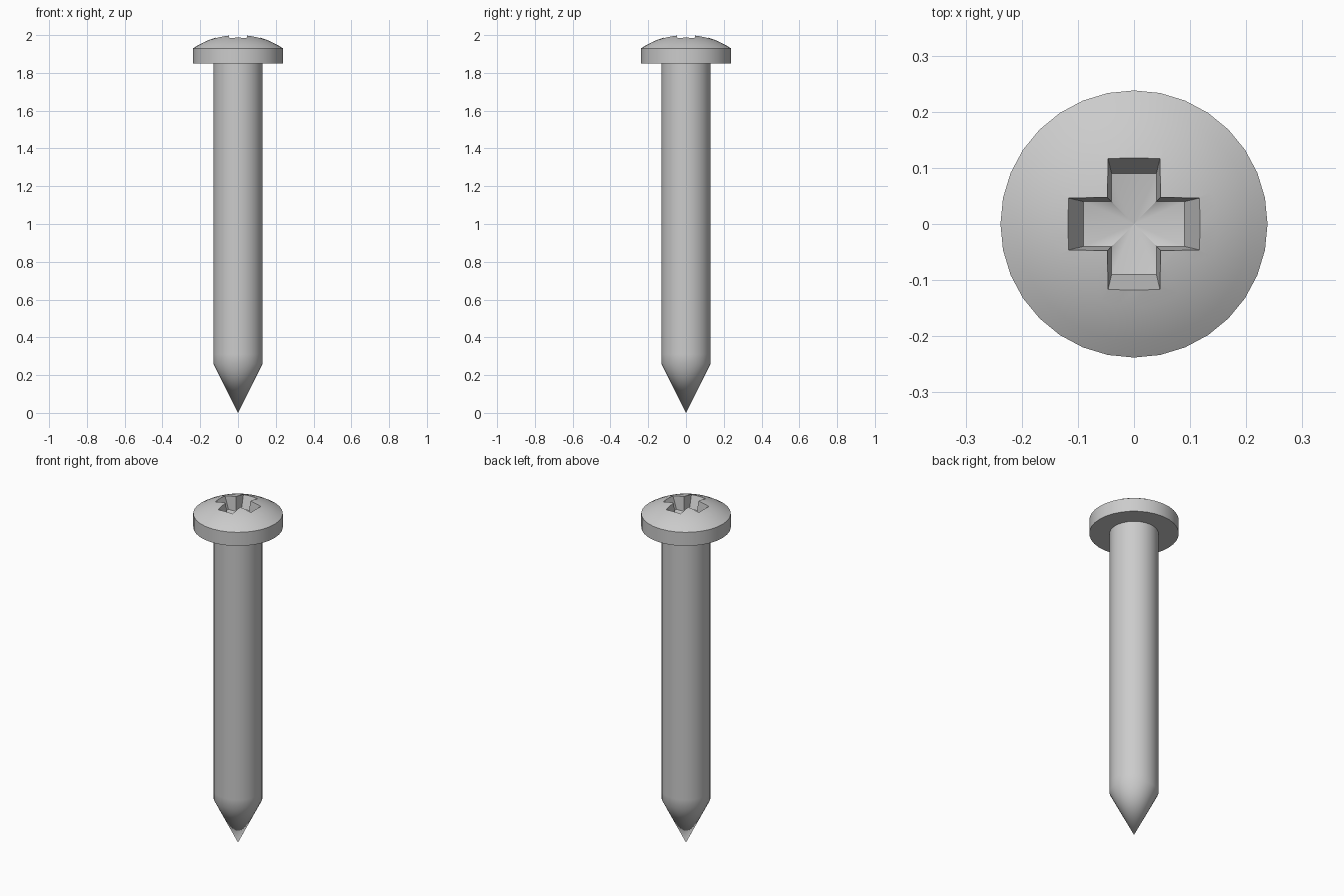
import bpy
import bmesh
import math

SIDES = 32

cube = bpy.data.objects.get("Cube")
if cube:
    bpy.data.objects.remove(cube, do_unlink=True)

steel = bpy.data.materials.new("grey_steel")
steel.use_nodes = True
steel.diffuse_color = (0.6, 0.6, 0.6, 1)
steel.node_tree.nodes["Principled BSDF"].inputs["Base Color"].default_value = (0.6, 0.6, 0.6, 1)


def add_object(name, bm):
    bmesh.ops.recalc_face_normals(bm, faces=bm.faces)
    mesh = bpy.data.meshes.new(name)
    bm.to_mesh(mesh)
    bm.free()
    mesh.materials.append(steel)
    obj = bpy.data.objects.new(name, mesh)
    bpy.context.collection.objects.link(obj)
    return obj


def lathe(name, profile):
    """Spin a (radius, height) profile around the z axis."""
    bm = bmesh.new()
    verts = [bm.verts.new((r, 0, z)) for r, z in profile]
    edges = [bm.edges.new(pair) for pair in zip(verts, verts[1:])]
    bmesh.ops.spin(bm, geom=verts + edges, axis=(0, 0, 1), cent=(0, 0, 0),
                   angle=math.tau, steps=SIDES, use_duplicate=False)
    bmesh.ops.remove_doubles(bm, verts=bm.verts, dist=0.0005)
    return add_object(name, bm)


def activate(obj):
    bpy.ops.object.select_all(action='DESELECT')
    obj.select_set(True)
    bpy.context.view_layer.objects.active = obj


# Shank with a conical point
shank = lathe("shank", [(0, 0), (0.13, 0.26), (0.13, 0.31), (0.13, 1.86), (0, 1.86)])

# Domed pan head
rim, rim_z, rise = 0.238, 1.93, 0.073
dome_r = (rim ** 2 + rise ** 2) / (2 * rise)
dome = []
for i in range(9):
    r = rim * (1 - i / 8)
    dome.append((r, rim_z + rise - dome_r + math.sqrt(dome_r ** 2 - r ** 2)))
head = lathe("head", [(0, 1.85), (rim, 1.85)] + dome)


# Tapered cross-shaped cutter with a shallow conical floor
def cross_ring(bm, arm, half, z):
    ring = []
    for k in range(4):
        c, s = round(math.cos(k * math.pi / 2)), round(math.sin(k * math.pi / 2))
        for x, y in ((arm, -half), (arm, half), (half, half)):
            ring.append(bm.verts.new((x * c - y * s, x * s + y * c, z)))
    return ring


bm = bmesh.new()
low = cross_ring(bm, 0.09, 0.04, 1.915)
high = cross_ring(bm, 0.142, 0.052, 2.05)
tip = bm.verts.new((0, 0, 1.895))
bm.faces.new(high)
for i in range(len(low)):
    j = (i + 1) % len(low)
    bm.faces.new((low[i], low[j], high[j], high[i]))
    bm.faces.new((low[j], low[i], tip))
cutter = add_object("recess_cutter", bm)
cutter.hide_render = True

# Cut the drive recess into the head
activate(head)
cut = head.modifiers.new("drive_recess", 'BOOLEAN')
cut.operation = 'DIFFERENCE'
cut.solver = 'EXACT'
cut.object = cutter
bpy.ops.object.modifier_apply(modifier=cut.name)
bpy.data.objects.remove(cutter, do_unlink=True)

for obj in (shank, head):
    activate(obj)
    bpy.ops.object.shade_smooth_by_angle(angle=math.radians(30))
